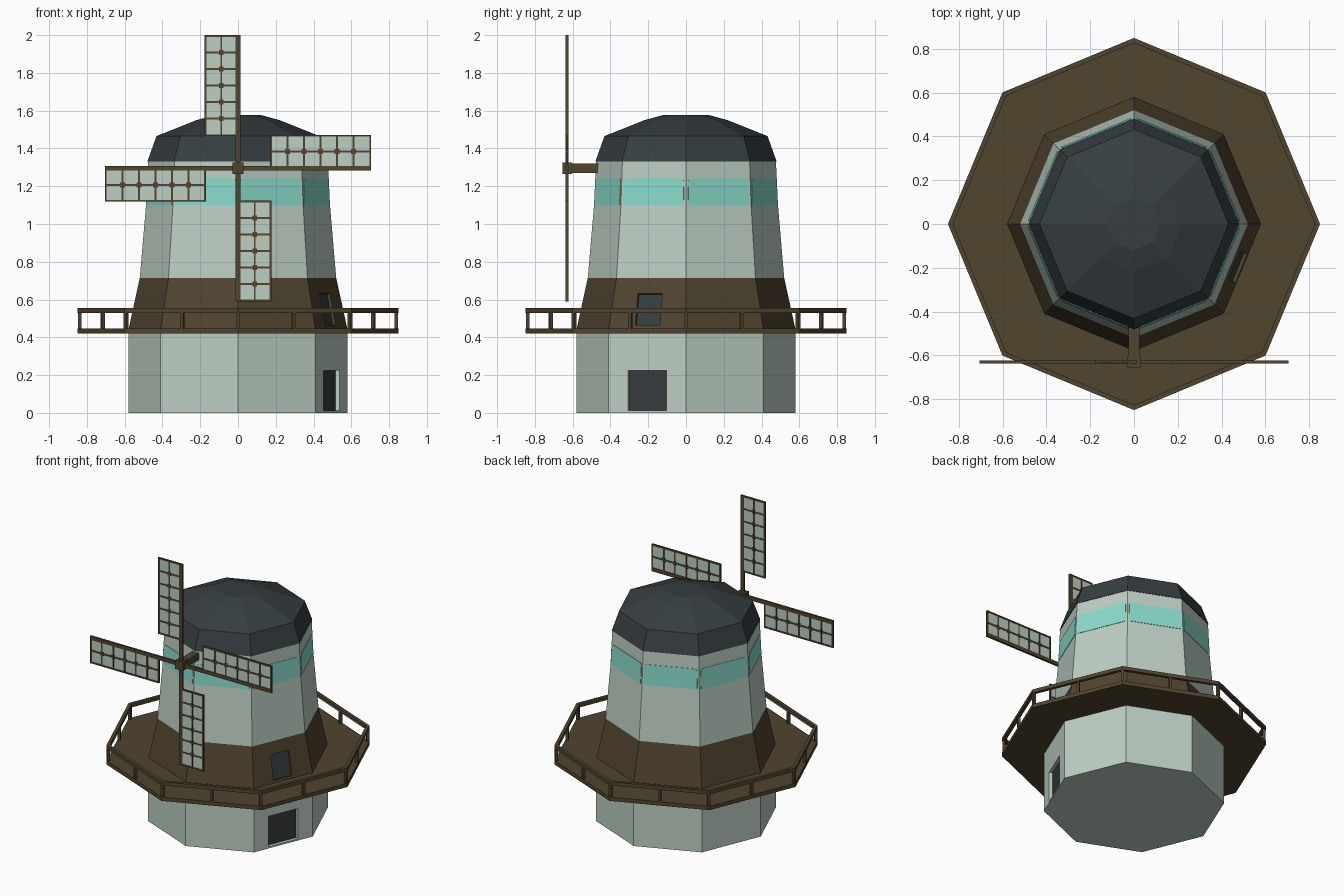
import bpy, bmesh, math
from mathutils import Matrix, Vector

if "Cube" in bpy.data.objects:
    bpy.data.objects.remove(bpy.data.objects["Cube"])

def material(name, rgb):
    m = bpy.data.materials.new(name)
    m.diffuse_color = (*rgb, 1)
    m.use_nodes = True
    m.node_tree.nodes["Principled BSDF"].inputs["Base Color"].default_value = m.diffuse_color
    return m

PALE = material("pale plaster", (0.51, 0.62, 0.55))
TEAL = material("teal glass", (0.25, 0.71, 0.60))
BROWN = material("brown timber", (0.083, 0.058, 0.028))
SLATE = material("slate roof", (0.037, 0.048, 0.052))
DARK = material("dark door", (0.037, 0.043, 0.047))
STEP = math.pi / 4
HALF = math.cos(STEP / 2)      # octagon apothem / radius

def finish(name, bm, mat, matrix=None):
    bmesh.ops.recalc_face_normals(bm, faces=bm.faces)
    me = bpy.data.meshes.new(name)
    bm.to_mesh(me)
    bm.free()
    if mat:
        me.materials.append(mat)
    ob = bpy.data.objects.new(name, me)
    bpy.context.collection.objects.link(ob)
    if matrix:
        ob.matrix_world = matrix
    return ob

def octagon(name, profile, mat, ring=False):
    """Eight-sided lathe of (radius, z) points: capped solid, or closed ring."""
    bm = bmesh.new()
    rows = [[bm.verts.new((r * math.cos(i * STEP), r * math.sin(i * STEP), z))
             for i in range(8)] for r, z in profile]
    pairs = list(zip(rows, rows[1:]))
    if ring:
        pairs.append((rows[-1], rows[0]))
    else:
        bm.faces.new(rows[0])
        bm.faces.new(rows[-1])
    for a, b in pairs:
        for i in range(8):
            j = (i + 1) % 8
            bm.faces.new((a[i], a[j], b[j], b[i]))
    return finish(name, bm, mat)

def boxes(name, spans, mat, matrix=None):
    """Several boxes in one object, each (x0, x1, y0, y1, z0, z1)."""
    bm = bmesh.new()
    for x0, x1, y0, y1, z0, z1 in spans:
        bmesh.ops.create_cube(bm, size=1, matrix=Matrix.Translation(
            ((x0 + x1) / 2, (y0 + y1) / 2, (z0 + z1) / 2))
            @ Matrix.Diagonal((x1 - x0, y1 - y0, z1 - z0, 1)))
    return finish(name, bm, mat, matrix)

def wall_frame(k, r0, z0, r1, z1):
    """Axes of wall face k: x sideways, y up the slope, z outward."""
    a = (k + 0.5) * STEP
    out = Vector((math.cos(a), math.sin(a), 0))
    p0, p1 = out * r0 * HALF + Vector((0, 0, z0)), out * r1 * HALF + Vector((0, 0, z1))
    up = (p1 - p0).normalized()
    side = Vector((-math.sin(a), math.cos(a), 0))
    m = Matrix((side, up, side.cross(up))).transposed().to_4x4()
    m.translation = p0
    return m

def recess(wall, name, frame, w, y0, y1, depth, mat):
    """Cut an opening into a wall and set a panel at its back."""
    cutter = boxes(name + "_cutter", [(-w, w, y0, y1, -depth, 0.1)], None, frame)
    cutter.hide_render = True
    cutter.hide_viewport = False
    cutter.display_type = 'WIRE'
    mod = wall.modifiers.new(name, 'BOOLEAN')
    mod.object = cutter
    mod.operation = 'DIFFERENCE'
    mod.solver = 'EXACT'
    boxes(name, [(-w, w, y0, y1, -depth - 0.005, -depth + 0.004)], mat, frame)

# Tower: base, timber skirt, upper wall, cap
base = octagon("base_wall", [(0.58, 0), (0.58, 0.43)], PALE)
skirt = octagon("timber_skirt", [(0.58, 0.44), (0.52, 0.715)], BROWN)
octagon("upper_wall", [(0.52, 0.715), (0.487, 1.1), (0.476, 1.335)], PALE)
octagon("roof_cap", [(0.48, 1.33), (0.432, 1.465), (0.22, 1.55), (0.12, 1.577)], SLATE)

# Door and window on the front right wall
recess(base, "door", wall_frame(-1, 0.58, 0, 0.58, 0.43), 0.11, 0.012, 0.225, 0.026, DARK)
recess(skirt, "window", wall_frame(-1, 0.58, 0.44, 0.52, 0.715), 0.07, 0.025, 0.195, 0.02, SLATE)

# Teal glass panels with clipped corners, one per wall
for k in range(8):
    bm = bmesh.new()
    w, h, c = 0.173, 0.14, 0.012
    outline = [(-w, 0), (w, 0), (w, h - c), (w - c, h), (c - w, h), (-w, h - c)]
    face = bm.faces.new([bm.verts.new((x, y, 0)) for x, y in outline])
    top = bmesh.ops.extrude_face_region(bm, geom=[face])["geom"]
    bmesh.ops.translate(bm, vec=(0, 0, 0.003),
                        verts=[v for v in top if isinstance(v, bmesh.types.BMVert)])
    finish("glass_panel", bm, TEAL, wall_frame(k, 0.487, 1.1, 0.476, 1.335))

# Gallery: deck, hand rail, posts at the corners and edge middles
octagon("gallery_deck", [(0.85, 0.42), (0.85, 0.447)], BROWN)
octagon("hand_rail", [(0.85, 0.53), (0.85, 0.555), (0.827, 0.555), (0.827, 0.53)], BROWN, ring=True)
for k in range(16):
    r = 0.838 * (HALF if k % 2 else 1)
    boxes("rail_post", [(r - 0.009, r + 0.009, -0.009, 0.009, 0.44, 0.535)], BROWN,
          Matrix.Rotation(k * STEP / 2, 4, 'Z'))

# Axle and hub
HUB_Z = 1.295
boxes("axle", [(-0.025, 0.025, -0.62, -0.44, HUB_Z - 0.024, HUB_Z + 0.024)], BROWN)
boxes("hub", [(-0.03, 0.03, -0.655, -0.603, HUB_Z - 0.03, HUB_Z + 0.03)], BROWN)

# Four sails: spar, lattice with joint pads, cloth
A, B, W, T = 0.17, 0.705, 0.177, 0.007
columns = [-0.006, -W / 2, -W + 0.005]
rows = [A + 0.005 + i * (B - A - 0.01) / 6 for i in range(7)]
lattice = [(-0.013, 0.013, -T, T, 0, B)]
lattice += [(x - 0.005, x + 0.005, -T, T, A, B) for x in columns[1:]]
lattice += [(-W, 0, -T + 0.001, T - 0.001, z - 0.005, z + 0.005) for z in rows]
for z in rows[1:-1]:
    lattice.append((columns[1] - 0.013, columns[1] + 0.013, -T + 0.002, T - 0.002, z - 0.013, z + 0.013))
for k in range(4):
    m = Matrix.Translation((0, -0.63, HUB_Z)) @ Matrix.Rotation(k * math.pi / 2, 4, 'Y')
    boxes("sail_lattice", lattice, BROWN, m)
    boxes("sail_cloth", [(-W + 0.002, 0, -0.003, 0.003, A + 0.002, B - 0.002)], PALE, m)
